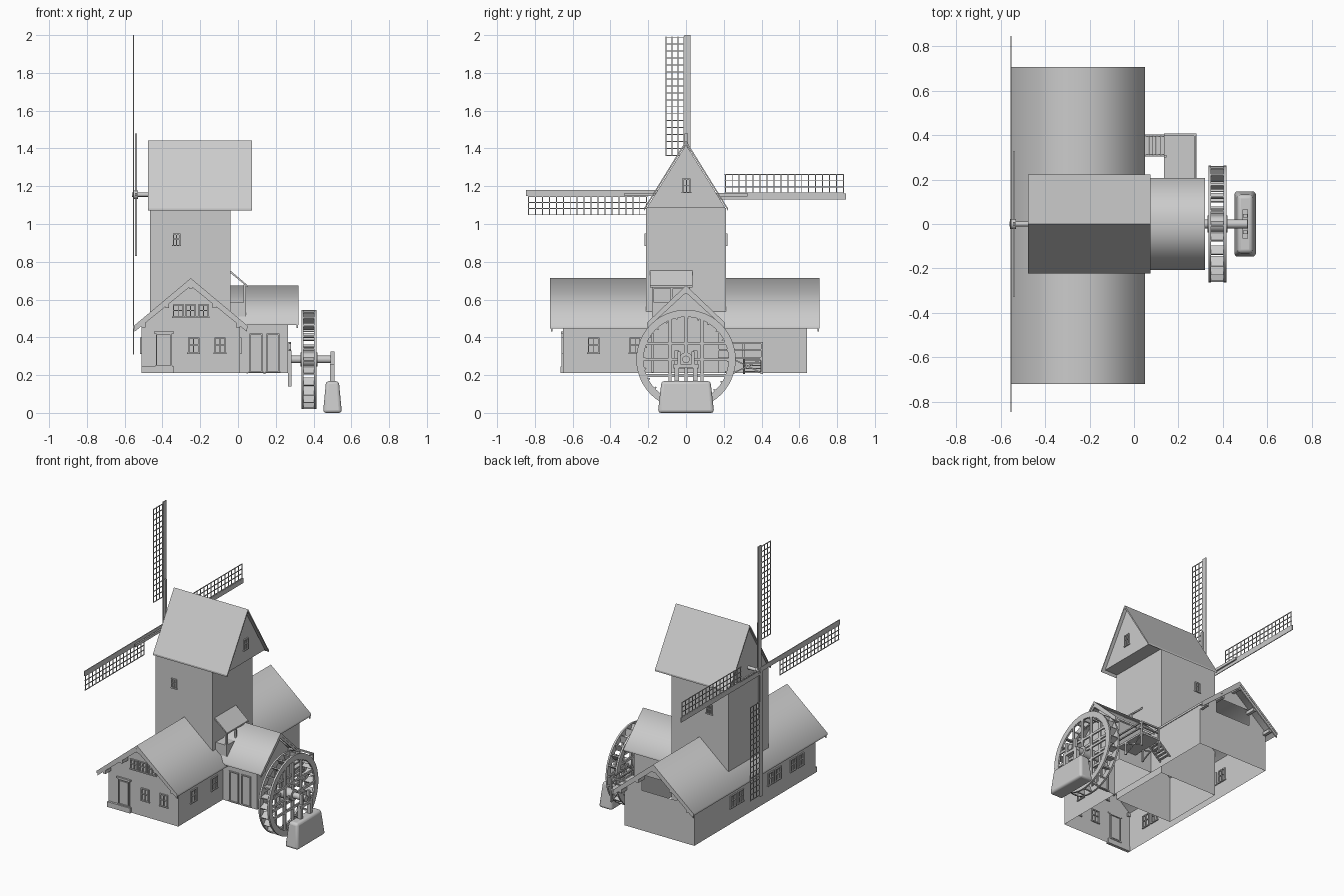
import bpy, bmesh, math
from mathutils import Vector, Matrix

if "Cube" in bpy.data.objects:
    bpy.data.objects.remove(bpy.data.objects["Cube"])


def finish(bm, name, smooth=None):
    bmesh.ops.recalc_face_normals(bm, faces=bm.faces)
    me = bpy.data.meshes.new(name)
    bm.to_mesh(me)
    bm.free()
    ob = bpy.data.objects.new(name, me)
    bpy.context.collection.objects.link(ob)
    if smooth:
        bpy.context.view_layer.objects.active = ob
        ob.select_set(True)
        bpy.ops.object.shade_smooth_by_angle(angle=math.radians(smooth))
        ob.select_set(False)
    return ob


def box(bm, x0, x1, y0, y1, z0, z1, rot=None):
    vs = bmesh.ops.create_cube(bm, size=1)["verts"]
    c = Vector(((x0 + x1) / 2, (y0 + y1) / 2, (z0 + z1) / 2))
    for v in vs:
        v.co = Vector((v.co.x * (x1 - x0), v.co.y * (y1 - y0), v.co.z * (z1 - z0))) + c
        if rot:
            v.co = rot @ v.co


def bar(bm, p, q, w, sides=4):
    p, q = Vector(p), Vector(q)
    m = Matrix.Translation((p + q) / 2) @ (q - p).to_track_quat("Z", "Y").to_matrix().to_4x4()
    r = w / 2 * (1.414 if sides == 4 else 1)
    bmesh.ops.create_cone(bm, segments=sides, radius1=r, radius2=r, depth=(q - p).length,
                          cap_ends=True, matrix=m @ Matrix.Rotation(math.pi / 4, 4, "Z"))


def prism(bm, axis, prof, a, b, skip=(), caps=(True, True)):
    # extrude a profile along x (profile y,z) or y (profile x,z); skip omits side faces
    mk = lambda t: [bm.verts.new((t, u, z) if axis == "x" else (u, t, z)) for u, z in prof]
    A, B = mk(a), mk(b)
    n = len(prof)
    for i in range(n):
        if i not in skip:
            j = (i + 1) % n
            bm.faces.new((A[i], A[j], B[j], B[i]))
    for ring, on in zip((A, B), caps):
        if on:
            bm.faces.new(ring)


def chevron(c, half, eave, ridge, t):
    return [(c - half, eave), (c, ridge), (c + half, eave),
            (c + half, eave - t), (c, ridge - t * 1.3), (c - half, eave - t)]


def window(bm, axis, pos, u0, u1, z0, z1, mull=True):
    t = 0.007
    parts = [(u0, u0 + t, z0, z1), (u1 - t, u1, z0, z1), (u0 - .004, u1 + .004, z0 - t, z0), (u0, u1, z1 - t, z1)]
    if mull:
        m, h = (u0 + u1) / 2, (z0 + z1) / 2
        parts += [(m - .002, m + .002, z0, z1), (u0, u1, h - .002, h + .002)]
    for a, b, c, d in parts:
        if axis == "x":
            box(bm, pos - .008, pos + .008, a, b, c, d)
        else:
            box(bm, a, b, pos - .008, pos + .008, c, d)


# main house: hollow walls, open loft in the north gable
bm = bmesh.new()
prism(bm, "y", [(-.51, .21), (.01, .21), (.01, .48), (-.25, .69), (-.51, .48)],
      -.65, .64, skip=(0, 2, 3), caps=(True, False))
for poly in ([(-.51, .21), (.01, .21), (.01, .48), (-.51, .48)],
             [(-.51, .48), (-.38, .48), (-.38, .585)], [(.01, .48), (-.12, .585), (-.12, .48)],
             [(-.38, .585), (-.12, .585), (-.25, .69)]):
    bm.faces.new([bm.verts.new((x, .64, z)) for x, z in poly])
finish(bm, "house_walls")

bm = bmesh.new()
prism(bm, "y", chevron(-.25, .3, .462, .713, .015), -.72, .707)
finish(bm, "house_roof", 89)

# purlins and barge boards of the main gables
bm = bmesh.new()
for x, z in ((-.5, .475), (-.375, .578), (-.25, .68), (-.125, .578), (0, .475)):
    for y0, y1 in ((-.71, -.64), (.63, .70)):
        box(bm, x - .01, x + .01, y0, y1, z - .022, z)
for y in (-.715, .697):
    prism(bm, "y", chevron(-.25, .297, .452, .7, .022), y, y + .008)
finish(bm, "house_purlins")

# doors and windows
bm = bmesh.new()
window(bm, "y", -.65, -.435, -.35, .25, .42, False)
box(bm, -.423, -.362, -.655, -.645, .255, .405)
box(bm, -.445, -.34, -.662, -.645, .42, .43)
for x in (-.265, -.125):
    window(bm, "y", -.65, x, x + .06, .32, .40)
for x in (-.345, -.28, -.212):
    window(bm, "y", -.65, x, x + .058, .51, .575)
for y in (-.52, -.30):
    window(bm, "x", .01, y, y + .062, .32, .40)
for y in (-.52, -.44, -.28, -.2, .12, .2):
    window(bm, "x", -.51, y, y + .06, .32, .40)
for y in (-.213, .213):
    window(bm, "y", y, -.345, -.305, .89, .95)
window(bm, "x", .055, -.02, .025, 1.17, 1.24)
for x in (.06, .15):
    window(bm, "y", -.175, x, x + .07, .22, .42, False)
finish(bm, "doors_and_windows")
bm = bmesh.new()
box(bm, -.51, -.34, -.665, -.645, .21, .245)
finish(bm, "door_step")

# tower and its cap
bm = bmesh.new()
prism(bm, "x", [(-.213, .21), (.213, .21), (.213, 1.085), (-.213, 1.085)], -.465, -.04, skip=(0, 2))
finish(bm, "tower_walls")
bm = bmesh.new()
prism(bm, "x", [(-.208, 1.085), (.208, 1.085), (0, 1.42)], -.465, .055)
finish(bm, "cap_gables")
bm = bmesh.new()
prism(bm, "x", chevron(0, .222, 1.083, 1.442, .012), -.477, .075)
finish(bm, "cap_roof")

# wheel house
bm = bmesh.new()
prism(bm, "x", [(-.175, .21), (.175, .21), (.175, .48), (0, .655), (-.175, .48)],
      .01, .265, skip=(0, 2, 3), caps=(False, True))
finish(bm, "wheel_house_walls")
bm = bmesh.new()
prism(bm, "x", chevron(0, .206, .478, .675, .014), -.04, .32)
finish(bm, "wheel_house_roof", 89.5)
bm = bmesh.new()
for y, z in ((-.165, .495), (0, .655), (.165, .495)):
    box(bm, .26, .315, y - .01, y + .01, z - .022, z)
prism(bm, "x", chevron(0, .203, .468, .66, .018), .31, .317)
finish(bm, "wheel_house_purlins")

# lean-to dormer on the tower
bm = bmesh.new()
prism(bm, "y", [(-.042, .755), (.052, .675), (.052, .665), (-.042, .742)], -.19, .035)
finish(bm, "dormer_roof")
bm = bmesh.new()
for y in (-.175, -.075, .015):
    box(bm, .03, .042, y - .006, y + .006, .51, .68)
box(bm, -.04, .042, -.18, .02, .51, .585)
box(bm, .03, .042, -.18, .02, .658, .672)
finish(bm, "dormer_frame")

# windmill shaft and four lattice sails
bm = bmesh.new()
bar(bm, (-.56, 0, 1.155), (-.46, 0, 1.155), .022, 16)
bar(bm, (-.557, 0, 1.155), (-.53, 0, 1.155), .045, 16)
finish(bm, "sail_shaft", 40)
for k in range(4):
    R = Matrix.Translation((0, 0, 1.155)) @ Matrix.Rotation(k * math.pi / 2, 4, "X")
    bm = bmesh.new()
    box(bm, -.545, -.535, -.008, .010, 0, .325, R)
    box(bm, -.556, -.551, -.007, .025, .0, .846, R)
    for i in range(4):
        y = -.106 + i * .032
        box(bm, -.556, -.552, y - .0025, y + .0025, .205, .837, R)
    for i in range(18):
        z = .208 + i * .0368
        box(bm, -.555, -.551, -.108, -.005, z - .0025, z + .0025, R)
    finish(bm, "sail_%d" % (k + 1))

# water wheel: rims, clasp arms and paddles
W = Vector((.375, 0, .283))
bm = bmesh.new()
N = 48
for x0 in (.335, .403):
    rings = [[bm.verts.new((x, r * math.cos(2 * math.pi * i / N), W.z + r * math.sin(2 * math.pi * i / N)))
              for i in range(N)] for x, r in ((x0, .225), (x0, .263), (x0 + .012, .263), (x0 + .012, .225))]
    for a in range(4):
        A, B = rings[a], rings[(a + 1) % 4]
        for i in range(N):
            bm.faces.new((A[i], A[(i + 1) % N], B[(i + 1) % N], B[i]))
finish(bm, "wheel_rims", 40)
bm = bmesh.new()
for x in (.336, .404):
    for o in (-.085, 0, .085):
        h = math.sqrt(.235 ** 2 - o * o)
        box(bm, x, x + .01, o - .008, o + .008, W.z - h, W.z + h)
        box(bm, x, x + .01, -h, h, W.z + o - .008, W.z + o + .008)
finish(bm, "wheel_arms")
bm = bmesh.new()
for k in range(24):
    R = (Matrix.Translation((0, 0, W.z)) @ Matrix.Rotation(k * math.pi / 12, 4, "X")
         @ Matrix.Translation((0, 0, .24)) @ Matrix.Rotation(.4, 4, "X"))
    box(bm, .338, .413, -.004, .004, -.026, .022, R)
finish(bm, "wheel_paddles")
bm = bmesh.new()
bar(bm, (.24, 0, W.z), (.51, 0, W.z), .04, 16)
bar(bm, (.33, 0, W.z), (.42, 0, W.z), .075, 16)
finish(bm, "wheel_axle", 40)

# stone footing and bearing posts
bm = bmesh.new()
a = [bm.verts.new((.5 + sx * .05, sy * .149, 0)) for sx, sy in ((-1, -1), (1, -1), (1, 1), (-1, 1))]
b = [bm.verts.new((.5 + sx * .034, sy * .13, .168)) for sx, sy in ((-1, -1), (1, -1), (1, 1), (-1, 1))]
bm.faces.new(a)
bm.faces.new(b)
for i in range(4):
    bm.faces.new((a[i], a[(i + 1) % 4], b[(i + 1) % 4], b[i]))
ob = finish(bm, "stone_footing", 40)
m = ob.modifiers.new("bevel", "BEVEL")
m.width, m.segments = .016, 3
bm = bmesh.new()
for y in (-.05, .05):
    box(bm, .488, .512, y - .012, y + .012, .16, .25)
    box(bm, .49, .51, y * .75 - .008, y * .75 + .008, .25, .325)
box(bm, .488, .512, -.065, .065, .238, .258)
for y in (-.05, .05):
    box(bm, .265, .282, y - .012, y + .012, .14, .33)
box(bm, .265, .282, -.065, .065, .235, .26)
finish(bm, "axle_bearings")

# back landing with railing, braces and steps
bm = bmesh.new()
box(bm, .135, .28, .17, .408, .285, .297)
for x in (.14, .274):
    bar(bm, (x, .402, .205), (x, .402, .375), .011)
    bar(bm, (x, .25, .205), (x, .25, .29), .011)
    bar(bm, (x, .25, .21), (x, .402, .285), .007)
    bar(bm, (x, .25, .285), (x, .402, .21), .007)
bar(bm, (.135, .402, .37), (.28, .402, .37), .01)
bar(bm, (.135, .402, .335), (.28, .402, .335), .007)
for z in (.335, .37):
    bar(bm, (.274, .175, z), (.274, .405, z), .008)
bar(bm, (.14, .305, .285), (.14, .305, .375), .011)
finish(bm, "landing")
bm = bmesh.new()
for i in range(5):
    box(bm, .05 + i * .017, .066 + i * .017, .31, .395, .217 + i * .015, .223 + i * .015)
for y in (.307, .398):
    bar(bm, (.045, y, .21), (.138, y, .29), .009)
finish(bm, "steps")
